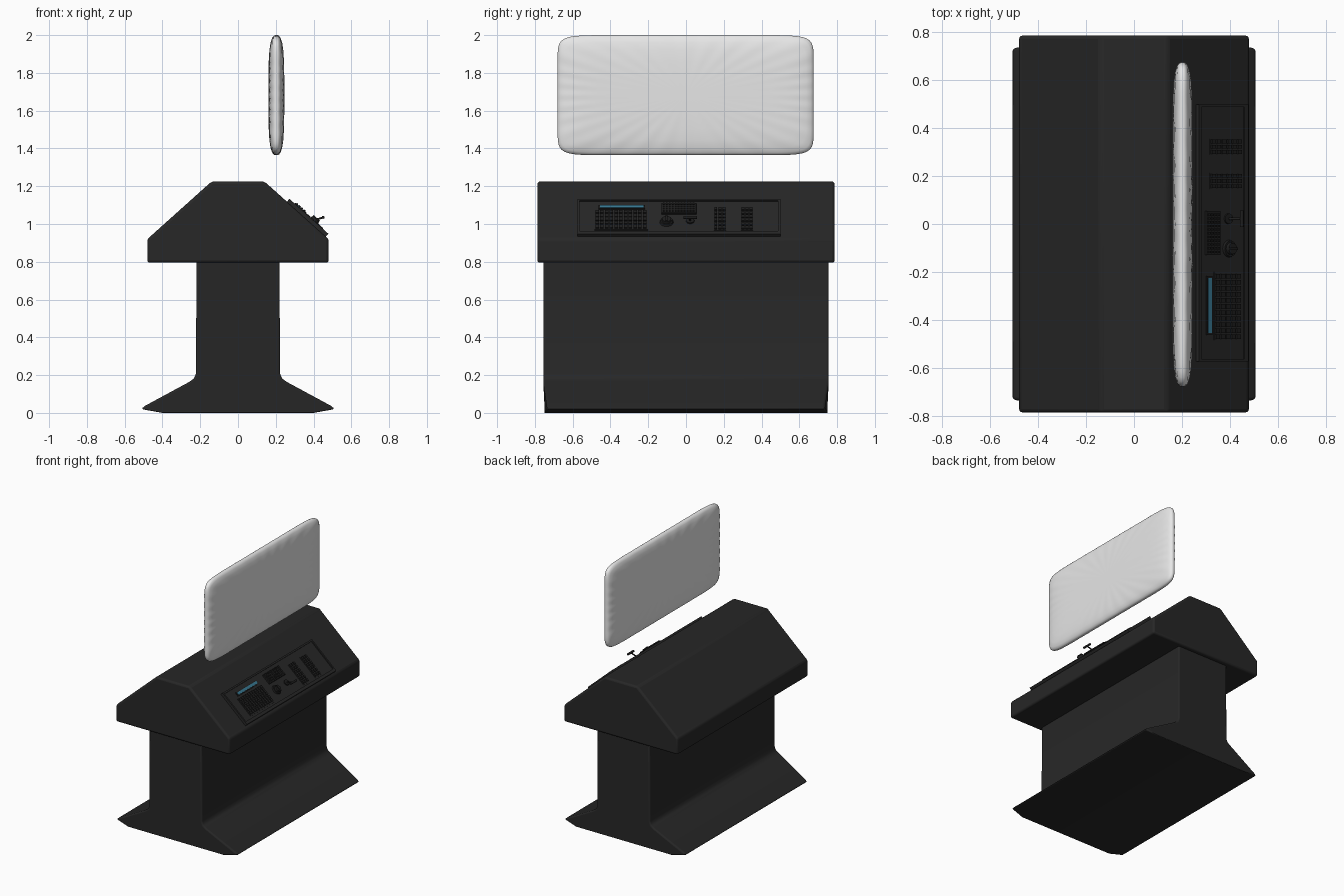
import bpy, bmesh, math
from mathutils import Matrix, Vector

if "Cube" in bpy.data.objects:
    bpy.data.objects.remove(bpy.data.objects["Cube"])


def material(name, rgb):
    m = bpy.data.materials.new(name)
    m.diffuse_color = (*rgb, 1)
    m.use_nodes = True
    m.node_tree.nodes["Principled BSDF"].inputs["Base Color"].default_value = m.diffuse_color
    return m


BODY = material("charcoal", (0.02, 0.02, 0.02))
DARK = material("dark key plastic", (0.013, 0.013, 0.013))
BLUE = material("blue display", (0.04, 0.19, 0.29))
WHITE = material("pale screen", (0.8, 0.8, 0.8))

# Slope frame: local x runs down the desk slope, y along it, z out of it
d = Vector((0.34, 0, -0.305)).normalized()
n = Vector((-d.z, 0, d.x))
SLOPE = Matrix(((d.x, 0, n.x, 0.14), (0, 1, 0, 0), (d.z, 0, n.z, 1.225), (0, 0, 0, 1)))


def finish(name, bm, mat, smooth=True, bevel=0):
    bmesh.ops.recalc_face_normals(bm, faces=bm.faces)
    me = bpy.data.meshes.new(name)
    bm.to_mesh(me)
    bm.free()
    ob = bpy.data.objects.new(name, me)
    bpy.context.collection.objects.link(ob)
    me.materials.append(mat)
    if bevel:
        b = ob.modifiers.new("bevel", 'BEVEL')
        b.width, b.segments, b.limit_method = bevel, 3, 'ANGLE'
        b.angle_limit = math.radians(25)
    if smooth:
        bpy.ops.object.select_all(action='DESELECT')
        ob.select_set(True)
        bpy.context.view_layer.objects.active = ob
        bpy.ops.object.shade_smooth_by_angle(angle=math.radians(35))
    return ob


def extrusion(half, y):
    """Mirror a half profile in x and extrude it along y."""
    bm = bmesh.new()
    pts = half + [(-x, z) for x, z in reversed(half)]
    f = bm.faces.new([bm.verts.new((x, -y, z)) for x, z in pts])
    ext = bmesh.ops.extrude_face_region(bm, geom=[f])
    for v in ext["geom"]:
        if isinstance(v, bmesh.types.BMVert):
            v.co.y = y
    return bm


def add_box(bm, u0, u1, y0, y1, n0, n1):
    m = SLOPE @ Matrix.Translation(((u0 + u1) / 2, (y0 + y1) / 2, (n0 + n1) / 2))
    bmesh.ops.create_cube(bm, size=1, matrix=m @ Matrix.Diagonal((u1 - u0, y1 - y0, n1 - n0, 1)))


def boxes(name, mat, *specs, bevel=0):
    bm = bmesh.new()
    for s in specs:
        add_box(bm, *s)
    return finish(name, bm, mat, False, bevel)


def key_grid(name, u0, u1, y0, y1, rows, cols, n0, n1, fill=0.75):
    du, dy = (u1 - u0) / rows, (y1 - y0) / cols
    boxes(name, DARK, *[(u0 + i * du, u0 + (i + fill) * du, y0 + j * dy, y0 + (j + fill) * dy, n0, n1)
                        for i in range(rows) for j in range(cols)])


# Pedestal with flared foot
bm = extrusion([(0.40, 0), (0.512, 0.02), (0.495, 0.036), (0.26, 0.163), (0.232, 0.183),
                (0.222, 0.21), (0.22, 0.81)], 0.755)
for v in bm.verts:
    if abs(v.co.x) > 0.48:
        v.co.y *= 0.972
finish("pedestal", bm, BODY, bevel=0.01)

# Sloped desk head
finish("desk_head", extrusion([(0.48, 0.795), (0.48, 0.92), (0.14, 1.225)], 0.787), BODY, bevel=0.014)

# Control panel plate and raised rim
boxes("panel_plate", BODY, (0.165, 0.43, -0.57, 0.495, -0.005, 0.012))
boxes("panel_rim", BODY,
      (0.16, 0.172, -0.575, 0.50, -0.005, 0.02), (0.415, 0.437, -0.575, 0.50, -0.005, 0.02),
      (0.172, 0.415, -0.575, -0.563, -0.005, 0.02), (0.172, 0.415, 0.488, 0.50, -0.005, 0.02))

# Keyboard and its blue strip display
boxes("keyboard_base", BODY, (0.248, 0.40, -0.485, -0.20, 0.01, 0.016))
key_grid("keyboard_keys", 0.252, 0.397, -0.48, -0.203, 5, 11, 0.014, 0.024)
boxes("display_housing", DARK, (0.205, 0.235, -0.463, -0.217, 0.01, 0.018))
boxes("blue_strip", BLUE, (0.21, 0.229, -0.455, -0.225, 0.016, 0.022))

# Speaker grille
boxes("speaker_box", DARK, (0.198, 0.276, -0.13, 0.055, 0.01, 0.026), bevel=0.003)
key_grid("speaker_slats", 0.203, 0.273, -0.122, 0.05, 4, 11, 0.024, 0.031, 0.6)

# Two slim keypads
for name, y in (("keypad_left", 0.15), ("keypad_right", 0.293)):
    boxes(name + "_base", BODY, (0.226, 0.405, y - 0.003, y + 0.063, 0.01, 0.015))
    key_grid(name + "_keys", 0.23, 0.405, y, y + 0.066, 6, 3, 0.013, 0.024, 0.7)

# Round dial with grip
bm = bmesh.new()
for r, h, z in ((0.037, 0.012, 0.016), (0.026, 0.016, 0.028)):
    bmesh.ops.create_cone(bm, cap_ends=True, segments=24, radius1=r, radius2=r * 0.88, depth=h,
                          matrix=SLOPE @ Matrix.Translation((0.335, -0.103, z)))
add_box(bm, 0.312, 0.358, -0.108, -0.098, 0.034, 0.042)
finish("dial", bm, DARK)


# T-handled lever
def rod(bm, a, b, r):
    a, b = SLOPE @ Vector(a), SLOPE @ Vector(b)
    m = Matrix.Translation((a + b) / 2) @ (b - a).to_track_quat('Z', 'Y').to_matrix().to_4x4()
    bmesh.ops.create_cone(bm, cap_ends=True, segments=12, radius1=r, radius2=r, depth=(b - a).length, matrix=m)


bm = bmesh.new()
rod(bm, (0.328, 0.022, 0.01), (0.328, 0.022, 0.02), 0.022)
rod(bm, (0.328, 0.022, 0.015), (0.358, 0.022, 0.066), 0.005)
rod(bm, (0.358, -0.013, 0.066), (0.358, 0.057, 0.066), 0.008)
finish("lever", bm, DARK)

# Floating cushion-shaped screen: rings of a rounded rectangle with soft radial folds
bm = bmesh.new()
SEG, A, B = 192, 0.678, 0.318
steps = [(0.0, 0.006), (0.004, 0.014), (0.015, 0.022), (0.04, 0.03), (0.08, 0.036),
         (0.14, 0.040), (0.22, 0.042), (0.30, 0.0425)]
rings = [(i, -t) for i, t in reversed(steps)] + steps
loops = []
for inset, t in rings:
    a, b = A - inset, B - inset
    p = 12 - 20 * inset
    ring = []
    for k in range(SEG):
        th = 2 * math.pi * k / SEG
        c, s = math.cos(th) * A, math.sin(th) * B
        r = (abs(c / a) ** p + abs(s / b) ** p) ** (-1 / p)
        fold = 1 + 0.035 * math.cos(th * 32) * max(0, 1 - inset / 0.22)
        ring.append(bm.verts.new((0.203 + t * fold, c * r - 0.002, 1.682 + s * r)))
    loops.append(ring)
for r0, r1 in zip(loops, loops[1:]):
    for k in range(SEG):
        j = (k + 1) % SEG
        bm.faces.new((r0[k], r0[j], r1[j], r1[k]))
bm.faces.new(loops[0])
bm.faces.new(loops[-1])
finish("floating_screen", bm, WHITE)
